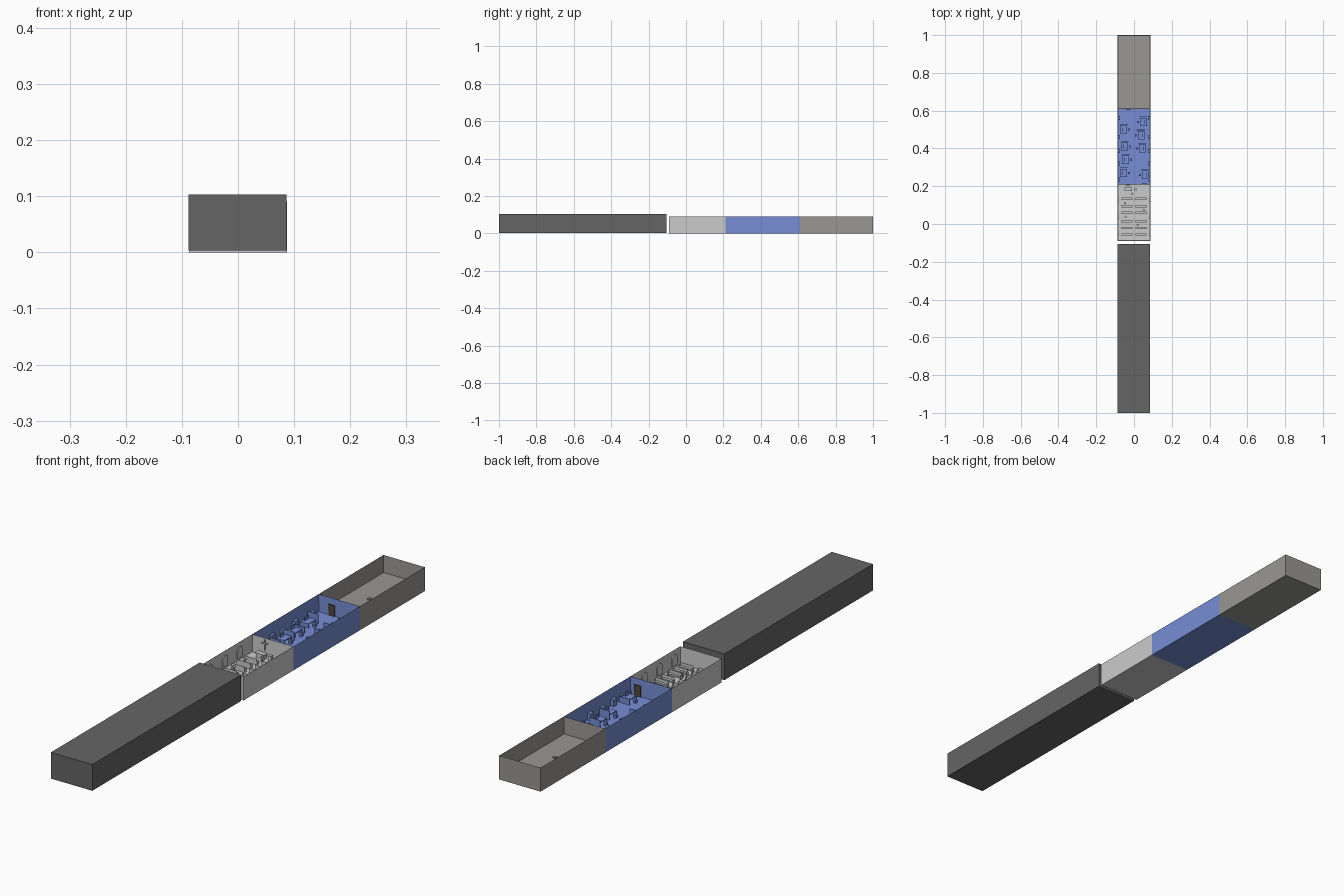
import bpy, bmesh, math
from mathutils import Matrix, Vector

if "Cube" in bpy.data.objects:
    bpy.data.objects.remove(bpy.data.objects["Cube"])

FLOOR, WALL_TOP, T = 0.025, 0.091, 0.002


def material(name, color):
    m = bpy.data.materials.new(name)
    m.diffuse_color = (*color, 1)
    m.use_nodes = True
    m.node_tree.nodes["Principled BSDF"].inputs["Base Color"].default_value = m.diffuse_color
    return m


DARK = material("charcoal", (0.13, 0.13, 0.13))
BLUE = material("blue", (0.18, 0.27, 0.66))
STONE = material("warm_grey", (0.32, 0.31, 0.29))
BROWN = material("door_brown", (0.09, 0.06, 0.045))
GREY = None


def finish(bm, name, mat):
    me = bpy.data.meshes.new(name)
    bm.to_mesh(me)
    bm.free()
    ob = bpy.data.objects.new(name, me)
    bpy.context.collection.objects.link(ob)
    if mat:
        me.materials.append(mat)
    return ob


def add_box(bm, x0, x1, y0, y1, z0, z1):
    mtx = (Matrix.Translation(((x0 + x1) / 2, (y0 + y1) / 2, (z0 + z1) / 2))
           @ Matrix.Diagonal((x1 - x0, y1 - y0, z1 - z0, 1)))
    return bmesh.ops.create_cube(bm, size=1, matrix=mtx)["verts"]


def boxes(name, mat, parts):
    bm = bmesh.new()
    for p in parts:
        add_box(bm, *p)
    return finish(bm, name, mat)


def room(name, y0, y1, mat):
    # open tray: block whose top is inset and pushed down to floor level
    bm = bmesh.new()
    add_box(bm, -0.087, 0.087, y0, y1, 0, WALL_TOP)
    bm.normal_update()
    top = max(bm.faces, key=lambda f: f.calc_center_median().z)
    bmesh.ops.inset_region(bm, faces=[top], thickness=T)
    for v in top.verts:
        v.co.z = FLOOR
    return finish(bm, name, mat)


def arch(name, side, y, mat):
    # round-headed window panel standing slightly proud of the side wall
    w, spring, r = 0.016, 0.060, 0.016
    prof = [(-w, 0.034), (w, 0.034)]
    prof += [(r * math.cos(a), spring + r * math.sin(a))
             for a in (math.pi * i / 8 for i in range(9))]
    bm = bmesh.new()
    x = side * (0.087 - T)
    f = bm.faces.new([bm.verts.new((x, y + p, z)) for p, z in prof])
    ext = bmesh.ops.extrude_face_region(bm, geom=[f])
    for v in ext["geom"]:
        if isinstance(v, bmesh.types.BMVert):
            v.co.x -= side * 0.004
    bmesh.ops.recalc_face_normals(bm, faces=bm.faces)
    return finish(bm, name, mat)


def pew(name, cx, y, mat):
    w, z = 0.027, FLOOR
    return boxes(name, mat, [
        (cx - w, cx + w, y, y + 0.010, z + 0.009, z + 0.011),
        (cx - w, cx + w, y - 0.002, y, z, z + 0.022),
        (cx - w - 0.002, cx - w, y - 0.002, y + 0.010, z, z + 0.015),
        (cx + w, cx + w + 0.002, y - 0.002, y + 0.010, z, z + 0.015)])


def post(name, x, y, mat):
    bm = bmesh.new()
    for r, z0, h in ((0.006, 0, 0.004), (0.003, 0.004, 0.014), (0.006, 0.018, 0.003)):
        bmesh.ops.create_cone(bm, cap_ends=True, segments=8, radius1=r, radius2=r, depth=h,
                              matrix=Matrix.Translation((x, y, FLOOR + z0 + h / 2)))
    return finish(bm, name, mat)


def workstation(name, x, y, side, panel):
    # desk, tall screen panel, monitor, stool
    z = FLOOR
    s = side

    def span(a, b):
        return (min(x + s * a, x + s * b), max(x + s * a, x + s * b))

    return boxes(name, BLUE, [
        (*span(-0.018, 0.018), y - 0.022, y + 0.022, z + 0.013, z + 0.016),
        (*span(-0.018, 0.018), y - 0.022, y - 0.019, z, z + 0.013),
        (*span(-0.018, 0.018), y + 0.019, y + 0.022, z, z + 0.013),
        (*span(-0.024, 0.020), y + 0.026, y + 0.029, z, z + panel),
        (*span(0.006, 0.009), y - 0.010, y + 0.010, z + 0.017, z + 0.031),
        (*span(-0.034, -0.024), y - 0.006, y + 0.006, z, z + 0.011)])


def door(name, x, y, out):
    ys = sorted((y, y + out * 0.003))
    boxes(name, BROWN, [(x - 0.013, x + 0.013, *ys, FLOOR, FLOOR + 0.042)])


# closed front hall
boxes("closed_hall", DARK, [(-0.088, 0.086, -1.0, -0.105, 0.003, 0.103)])

# three open rooms
room("chapel_room", -0.09, 0.21, GREY)
room("blue_room", 0.21, 0.61, BLUE)
room("rear_room", 0.61, 1.0, STONE)

# chapel windows on both side walls
for i, y in enumerate((-0.05, 0.04, 0.13)):
    for side in (-1, 1):
        arch(f"arched_window_{i}_{'left' if side < 0 else 'right'}", side, y, GREY)

# chapel pews and posts
for i, y in enumerate((-0.06, -0.025, 0.01, 0.055, 0.09, 0.13)):
    for cx in (-0.038, 0.038):
        pew(f"pew_{i}_{'left' if cx < 0 else 'right'}", cx, y, GREY)
for i, (x, y) in enumerate([(-0.01, 0.16), (-0.047, 0.11), (0.052, 0.075),
                            (-0.044, 0.038), (0.02, -0.005)]):
    post(f"candle_stand_{i}", x, y, GREY)

# altar, lectern and wall cross
boxes("altar", GREY, [(-0.048, -0.014, 0.176, 0.192, FLOOR, 0.042),
                      (-0.051, -0.011, 0.174, 0.194, 0.042, 0.045)])
boxes("lectern", GREY, [(0.002, 0.014, 0.178, 0.190, FLOOR, 0.046)])
boxes("wall_cross", GREY, [(-0.034, -0.030, 0.204, 0.208, 0.046, 0.086),
                           (-0.045, -0.019, 0.204, 0.208, 0.070, 0.074)])

# blue room workstations in two aisles
for i, (x, y, p) in enumerate([(-0.055, 0.27, 0.024), (-0.045, 0.34, 0.032),
                               (-0.050, 0.41, 0.022), (-0.055, 0.50, 0.036)]):
    workstation(f"workstation_left_{i}", x, y, -1, p)
for i, (x, y, p) in enumerate([(0.060, 0.26, 0.022), (0.045, 0.40, 0.034),
                               (0.038, 0.47, 0.028), (0.050, 0.54, 0.022)]):
    workstation(f"workstation_right_{i}", x, y, 1, p)

# cabinets along the blue room walls
for side in (-1, 1):
    xs = sorted((side * 0.085, side * 0.073))
    boxes(f"cabinets_{'left' if side < 0 else 'right'}", BLUE,
          [(*xs, y, y + 0.022, FLOOR, FLOOR + h)
           for y, h in ((0.225, 0.02), (0.31, 0.026), (0.375, 0.02), (0.45, 0.026), (0.55, 0.02))])

# doors at both ends of the blue room
door("rear_door", -0.03, 0.608, -1)
door("chapel_door", 0.055, 0.212, 1)

# small floor fixture in the rear room
boxes("floor_fixture", STONE, [(-0.006, 0.006, 0.784, 0.796, FLOOR, FLOOR + 0.005)])
